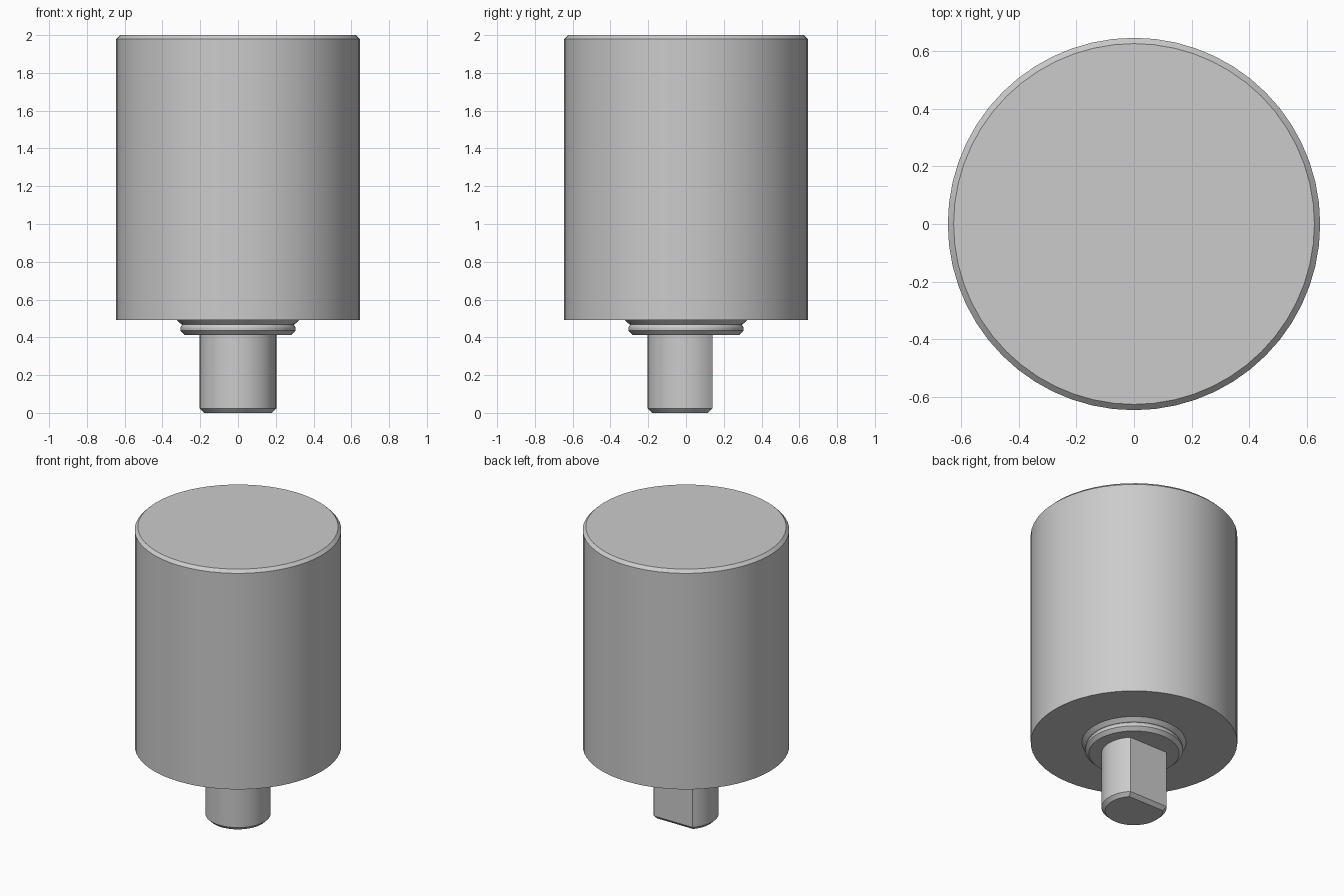
import bpy, bmesh, math

if "Cube" in bpy.data.objects:
    bpy.data.objects.remove(bpy.data.objects["Cube"])

grey = bpy.data.materials.new("plain grey")
grey.diffuse_color = (0.6, 0.6, 0.6, 1)
grey.use_nodes = True
grey.node_tree.nodes["Principled BSDF"].inputs["Base Color"].default_value = grey.diffuse_color


def loft(name, rings):
    """Skin a stack of equal-length point rings (bottom to top) and cap the ends."""
    bm = bmesh.new()
    loops = [[bm.verts.new(p) for p in ring] for ring in rings]
    n = len(loops[0])
    for low, high in zip(loops, loops[1:]):
        for i in range(n):
            j = (i + 1) % n
            bm.faces.new((low[i], low[j], high[j], high[i]))
    bm.faces.new(loops[0][::-1])
    bm.faces.new(loops[-1])
    bmesh.ops.recalc_face_normals(bm, faces=bm.faces[:])
    mesh = bpy.data.meshes.new(name)
    bm.to_mesh(mesh)
    bm.free()
    mesh.materials.append(grey)
    obj = bpy.data.objects.new(name, mesh)
    bpy.context.collection.objects.link(obj)
    bpy.ops.object.select_all(action='DESELECT')
    obj.select_set(True)
    bpy.context.view_layer.objects.active = obj
    bpy.ops.object.shade_smooth_by_angle(angle=math.radians(20))
    return obj


def circle(r, z, n=56):
    return [(r * math.cos(2 * math.pi * i / n), r * math.sin(2 * math.pi * i / n), z)
            for i in range(n)]


def d_shape(r, flat, z, n=40):
    """Circle cut straight at y = flat; the chord closes the ring."""
    start = math.pi - math.asin(flat / r)
    sweep = 2 * math.pi - (math.pi - 2 * math.asin(flat / r))
    return [(r * math.cos(start + sweep * i / n), r * math.sin(start + sweep * i / n), z)
            for i in range(n + 1)]


# Large drum with a chamfered top rim
loft("drum", [circle(r, z) for r, z in
              [(0.645, 0.492), (0.645, 1.98), (0.625, 2.0)]])

# Stepped collar: chamfered flange, groove and flare into the drum
loft("collar", [circle(r, z) for r, z in
                [(0.282, 0.413), (0.305, 0.436), (0.305, 0.452),
                 (0.295, 0.468), (0.301, 0.47), (0.325, 0.492)]])

# Shaft with a flat on the back and a chamfered tip
loft("shaft", [d_shape(r, f, z) for r, f, z in
               [(0.18, 0.117, 0.0), (0.203, 0.14, 0.023), (0.203, 0.14, 0.413)]])
